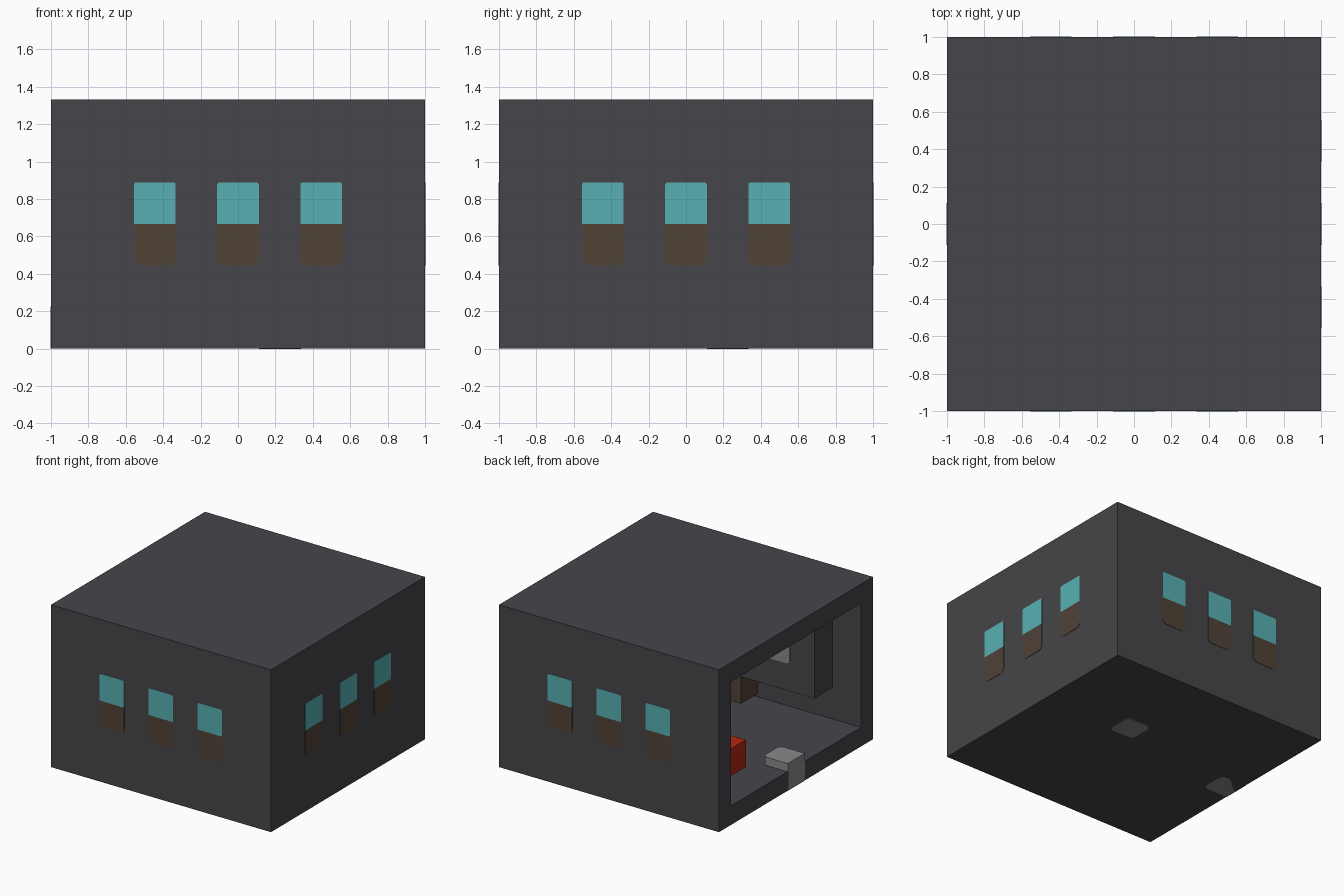
import bpy, bmesh
from mathutils import Vector, Matrix

if "Cube" in bpy.data.objects:
    bpy.data.objects.remove(bpy.data.objects["Cube"], do_unlink=True)

U = 2 / 9      # one building block
T = 0.003      # how far the plates stand proud


def material(name, rgb):
    m = bpy.data.materials.new(name)
    m.use_nodes = True
    m.diffuse_color = (*rgb, 1)
    m.node_tree.nodes["Principled BSDF"].inputs["Base Color"].default_value = (*rgb, 1)
    return m


WALL = material("charcoal wall", (0.061, 0.060, 0.068))
GLASS = material("teal glass", (0.098, 0.434, 0.456))
WOOD = material("dark brown wood", (0.080, 0.054, 0.037))
STONE = material("light grey stone", (0.25, 0.25, 0.25))
RED = material("red cloth", (0.456, 0.019, 0.005))


def finish(bm, name, mat):
    bmesh.ops.recalc_face_normals(bm, faces=bm.faces)
    mesh = bpy.data.meshes.new(name)
    bm.to_mesh(mesh)
    bm.free()
    mesh.materials.append(mat)
    obj = bpy.data.objects.new(name, mesh)
    bpy.context.collection.objects.link(obj)
    return obj


def cell(i, j, k):
    """Corner of a block in grid steps, counted from the left front floor corner."""
    return Vector((i * U - 1, j * U - 1, k * U))


def box_mesh(lo, hi):
    bm = bmesh.new()
    bmesh.ops.create_cube(bm, size=1, matrix=Matrix.Translation((lo + hi) / 2)
                          @ Matrix.Diagonal((*(hi - lo), 1)))
    return bm


def box(name, lo, hi, mat, radius=0, axis=2, pick=lambda p: True):
    """Box with the chosen edges along one axis rounded off."""
    bm = box_mesh(lo, hi)
    if radius:
        edges = [e for e in bm.edges
                 if abs((e.verts[0].co - e.verts[1].co).normalized()[axis]) > 0.9
                 and pick((e.verts[0].co + e.verts[1].co) / 2)]
        bmesh.ops.bevel(bm, geom=edges, offset=radius, segments=3,
                        profile=0.5, affect='EDGES')
    return finish(bm, name, mat)


# Shell: a solid block hollowed out through its open side
bm = box_mesh(cell(0, 0, 0), cell(9, 9, 6))
bm.normal_update()
side = [f for f in bm.faces if f.normal.x < -0.9]
bmesh.ops.inset_region(bm, faces=side, thickness=U)
moved = bmesh.ops.extrude_face_region(bm, geom=side)
bmesh.ops.delete(bm, geom=side, context='FACES')
bmesh.ops.translate(bm, vec=(8 * U, 0, 0),
                    verts=[v for v in moved["geom"] if isinstance(v, bmesh.types.BMVert)])
finish(bm, "house_shell", WALL)

# Thick upper lining along the three closed walls
box("front_lining", cell(1, 0.9, 2), cell(8, 2, 5.1), WALL)
box("back_lining", cell(1, 7, 2), cell(8, 8.1, 5.1), WALL)
box("right_lining", cell(7, 1.9, 2), cell(8.1, 7.1, 5.1), WALL)


def wall_plate(name, wall, i, depth, k, mat, radius, pick):
    """Thin one-block plate on a wall, depth measured inward in blocks."""
    low, high = depth * U - T, depth * U + T
    a, b = i * U - 1, (i + 1) * U - 1
    z0, z1 = k * U, (k + 1) * U
    if wall == "front":
        lo, hi, axis = (a, low - 1, z0), (b, high - 1, z1), 1
    elif wall == "back":
        lo, hi, axis = (a, 1 - high, z0), (b, 1 - low, z1), 1
    else:
        lo, hi, axis = (1 - high, a, z0), (1 - low, b, z1), 0
    box(name, Vector(lo), Vector(hi), mat, radius, axis, pick)


# Windows: glass over a wooden panel, with pale panes on the inside
for wall in ("front", "back", "right"):
    for n, i in enumerate((2, 4, 6), 1):
        wall_plate(f"{wall}_window_glass_{n}", wall, i, 0, 3, GLASS, 0.012,
                   lambda p: p.z > 3.5 * U)
        wall_plate(f"{wall}_window_panel_{n}", wall, i, 0, 2, WOOD, 0.035,
                   lambda p: p.z < 2.5 * U)
        wall_plate(f"{wall}_inner_pane_{n}", wall, i, 2, 3, STONE, 0.03,
                   lambda p: True)

# Stone doorstep and floor slab
grow = Vector((T, 0, T))
box("doorstep", cell(0, 4, 0) - Vector((T, 0, 0)), cell(1, 5, 1) + grow, STONE,
    0.04, 2, lambda p: p.x > -0.9)
box("floor_slab", cell(5, 5, 0) - Vector((0, 0, T)), cell(6, 6, 1) + grow, STONE, 0.04)

# Furniture
box("wooden_chest", cell(4, 1, 1), cell(5, 2, 2), WOOD)
box("red_bed", cell(1, 6, 1), cell(3, 7, 2), RED)
